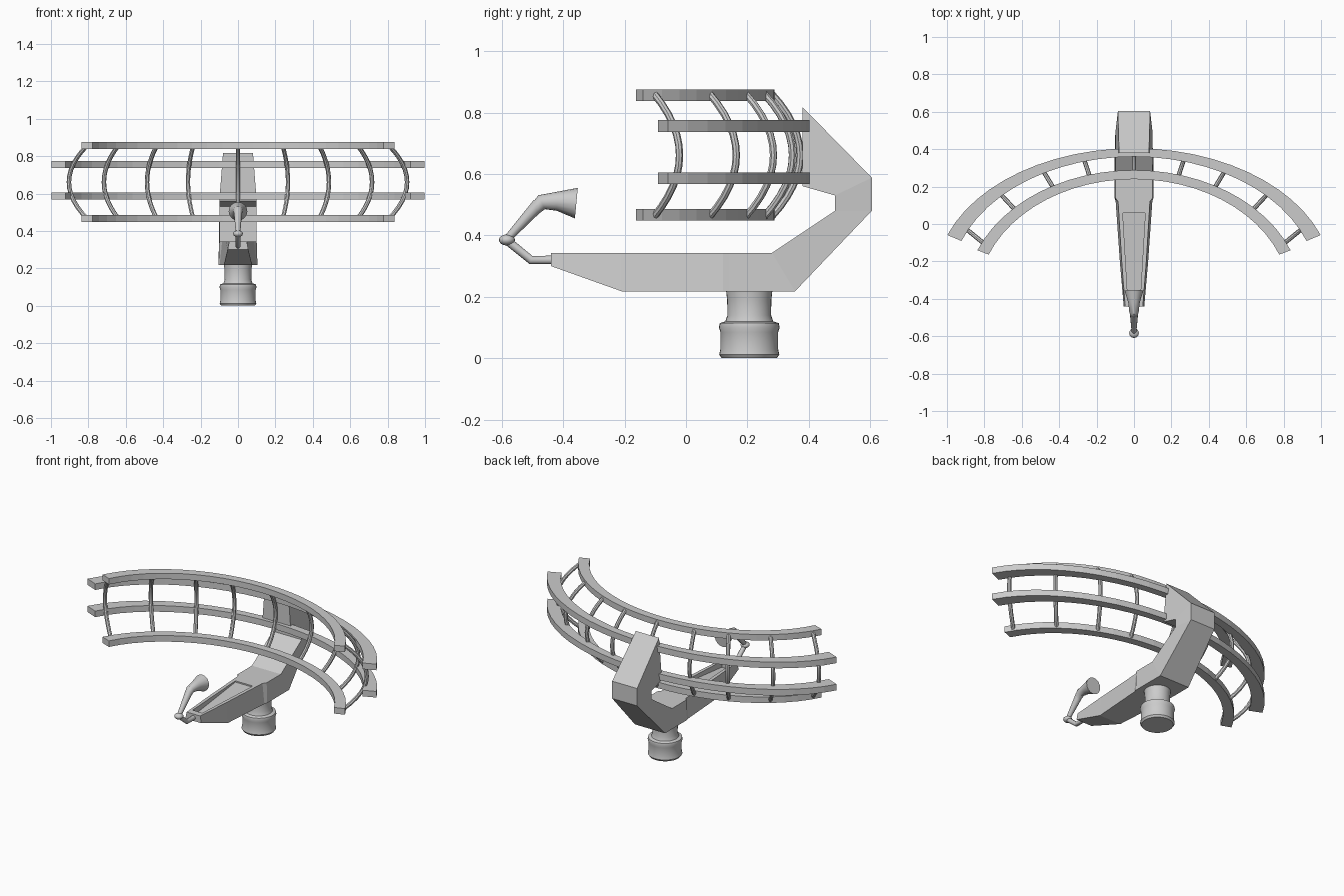
import bpy, bmesh
from math import sin, cos, pi, radians
from mathutils import Vector

cube = bpy.data.objects.get("Cube")
if cube:
    bpy.data.objects.remove(cube, do_unlink=True)

grey = bpy.data.materials.new("light grey")
grey.use_nodes = True
grey.diffuse_color = (0.6, 0.6, 0.6, 1)
grey.node_tree.nodes["Principled BSDF"].inputs["Base Color"].default_value = (0.6, 0.6, 0.6, 1)


def loft(name, rings, smooth=False):
    """Skin a list of equal-length vertex rings and cap both ends."""
    bm = bmesh.new()
    rows = [[bm.verts.new(p) for p in ring] for ring in rings]
    n = len(rows[0])
    for a, b in zip(rows, rows[1:]):
        for i in range(n):
            j = (i + 1) % n
            bm.faces.new((a[i], a[j], b[j], b[i]))
    bm.faces.new(rows[0][::-1])
    bm.faces.new(rows[-1])
    bmesh.ops.recalc_face_normals(bm, faces=bm.faces)
    mesh = bpy.data.meshes.new(name)
    bm.to_mesh(mesh)
    bm.free()
    mesh.materials.append(grey)
    obj = bpy.data.objects.new(name, mesh)
    bpy.context.collection.objects.link(obj)
    if smooth:
        bpy.ops.object.select_all(action='DESELECT')
        obj.select_set(True)
        bpy.context.view_layer.objects.active = obj
        bpy.ops.object.shade_smooth_by_angle(angle=radians(40))
    return obj


def tube(name, path, radii, sides=12):
    """Round tube along a path lying in a vertical plane."""
    pts = [Vector(p) for p in path]
    flat = pts[len(pts) // 2] - pts[0]
    side = Vector((-flat.y, flat.x, 0)).normalized()
    rings = []
    for i, p in enumerate(pts):
        ahead = (pts[min(i + 1, len(pts) - 1)] - p).normalized()
        behind = (p - pts[max(i - 1, 0)]).normalized()
        up = side.cross((ahead + behind).normalized())
        rings.append([p + radii[i] * (side * cos(k * 2 * pi / sides) + up * sin(k * 2 * pi / sides))
                      for k in range(sides)])
    return loft(name, rings, True)


# Reflector rails: each edge is an elliptical arc (half width, depth, peak y)
OUTER = ((0.98, 0.68, 0.36), (1.06, 0.70, 0.405))
INNER = ((0.835, 0.637, 0.24), (0.90, 0.676, 0.288))


def on_arc(edge, t):
    a, b, peak = edge
    return a * sin(t), peak - b * (1 - cos(t))


def rail(name, edges, limit, z0, z1, steps=24):
    rings = []
    for i in range(steps + 1):
        t = radians(limit) * (2 * i / steps - 1)
        (xi, yi), (xo, yo) = on_arc(edges[0], t), on_arc(edges[1], t)
        rings.append([(xi, yi, z0), (xo, yo, z0), (xo, yo, z1), (xi, yi, z1)])
    loft(name, rings)


rail("top_rail", INNER, 68.5, 0.838, 0.875)
rail("upper_middle_rail", OUTER, 70.3, 0.737, 0.775)
rail("lower_middle_rail", OUTER, 70.3, 0.567, 0.605)
rail("bottom_rail", INNER, 68.5, 0.448, 0.486)

# Bowed ribs joining the rails
for n, deg in enumerate((-64.7, -45.8, -29.1, -15.5, 0, 15.5, 29.1, 45.8, 64.7)):
    t = radians(deg)
    start = Vector(on_arc(INNER[1], t)) * 0.8 + Vector(on_arc(INNER[0], t)) * 0.2
    mid = Vector(on_arc(OUTER[0], t)) * 0.75 + Vector(on_arc(OUTER[1], t)) * 0.25
    path = []
    for i in range(13):
        s = 2 * i / 12 - 1
        p = start.lerp(mid, 1 - s * s)
        path.append((p.x, p.y, 0.661 + 0.2 * s))
    tube(f"rib_{n + 1}", path, [0.012] * len(path), 8)

# Support body: sections of (inner y, z, half width), (outer y, z, half width)
sections = (
    ((-0.44, 0.343, 0.047), (-0.44, 0.30, 0.055)),
    ((-0.21, 0.343, 0.065), (-0.21, 0.218, 0.075)),
    ((0.12, 0.343, 0.085), (0.12, 0.218, 0.098)),
    ((0.14, 0.343, 0.10), (0.14, 0.218, 0.104)),
    ((0.28, 0.343, 0.10), (0.355, 0.218, 0.104)),
    ((0.485, 0.48, 0.10), (0.605, 0.48, 0.086)),
    ((0.485, 0.53, 0.10), (0.605, 0.588, 0.086)),
    ((0.38, 0.56, 0.10), (0.38, 0.817, 0.08)),
)
body = loft("support_body", [
    [(-a[2], a[0], a[1]), (a[2], a[0], a[1]), (b[2], b[0], b[1]), (-b[2], b[0], b[1])]
    for a, b in sections])

# Sloping trough sunk into the top of the arm
cutter = loft("trough_cutter", [
    [(-w, y, floor), (w, y, floor), (w, y, 0.4), (-w, y, 0.4)]
    for y, w, floor in ((-0.40, 0.033, 0.305), (0.06, 0.06, 0.335))])
cutter.hide_render = True
cutter.hide_viewport = True
cut = body.modifiers.new("trough", 'BOOLEAN')
cut.operation = 'DIFFERENCE'
cut.solver = 'EXACT'
cut.object = cutter

# Round pedestal with a wider foot
profile = ((0.0, 0.09), (0.012, 0.098), (0.03, 0.094), (0.085, 0.094), (0.10, 0.099),
           (0.114, 0.096), (0.12, 0.078), (0.14, 0.071), (0.19, 0.072), (0.225, 0.076))
loft("pedestal", [[(r * cos(k * pi / 16), 0.206 + r * sin(k * pi / 16), z) for k in range(32)]
                  for z, r in profile], True)

# Feed arm, joint and horn
tube("feed_bracket", [(0, -0.42, 0.32), (0, -0.505, 0.32), (0, -0.585, 0.385)], [0.014, 0.014, 0.014])
tube("feed_arm", [(0, -0.585, 0.385), (0, -0.48, 0.50)], [0.012, 0.022])
tube("feed_horn", [(0, -0.495, 0.482), (0, -0.47, 0.508), (0, -0.42, 0.511), (0, -0.357, 0.505)],
     [0.019, 0.025, 0.031, 0.05], 16)
loft("feed_joint", [[(0.026 * sin(u) * cos(k * pi / 8), -0.583 + 0.026 * sin(u) * sin(k * pi / 8),
                      0.385 + 0.018 * cos(u)) for k in range(16)]
                    for u in [0.05 + i * (pi - 0.1) / 10 for i in range(11)]], True)
